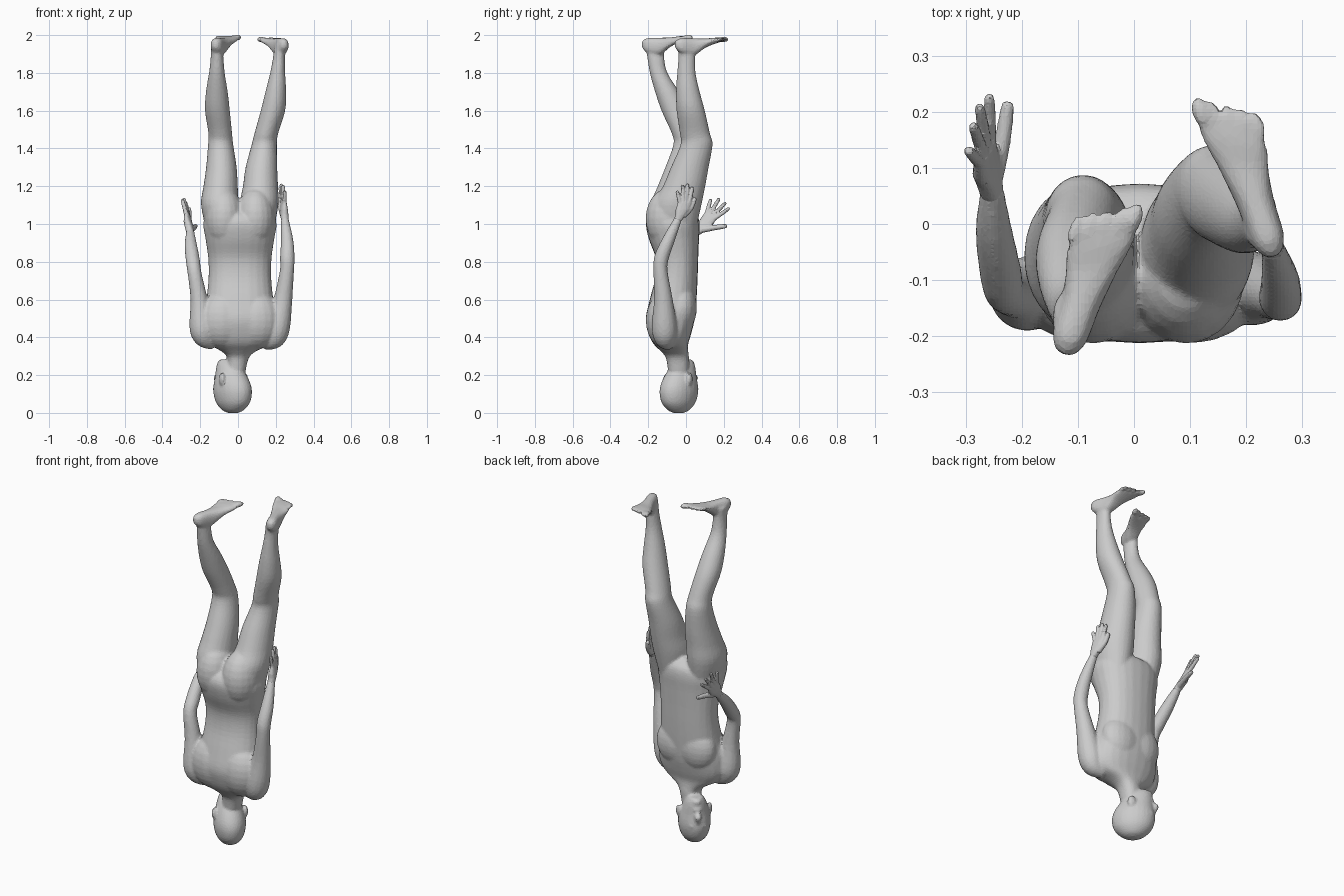
import bpy, bmesh, math
from mathutils import Vector, Matrix

Z = Vector((0, 0, 1))


def spline(rows, steps=4):
    """Catmull-Rom refinement of rows of numbers."""
    rows = [Vector(r) for r in rows]
    out = []
    for i in range(len(rows) - 1):
        p0, p1, p2 = rows[max(i - 1, 0)], rows[i], rows[i + 1]
        p3 = rows[min(i + 2, len(rows) - 1)]
        for k in range(steps):
            t = k / steps
            out.append(0.5 * (2 * p1 + (p2 - p0) * t + (2 * p0 - 5 * p1 + 4 * p2 - p3) * t * t
                              + (3 * p1 - p0 - 3 * p2 + p3) * t ** 3))
    return out + [rows[-1]]


def loft(bm, rings, sides=24, power=2.0):
    """Skin closed rings given as (centre, u axis, v axis)."""
    def s(a):
        return math.copysign(abs(a) ** (2 / power), a)
    loops = []
    for c, u, v in rings:
        angles = [2 * math.pi * i / sides for i in range(sides)]
        loops.append([bm.verts.new(c + u * s(math.cos(a)) + v * s(math.sin(a))) for a in angles])
    faces = [bm.faces.new(loops[0]), bm.faces.new(loops[-1])]
    for a, b in zip(loops, loops[1:]):
        for i in range(sides):
            j = (i + 1) % sides
            faces.append(bm.faces.new((a[i], a[j], b[j], b[i])))
    bmesh.ops.recalc_face_normals(bm, faces=faces)


def column(bm, rows, power=2.0):
    """Level rings: x, y, z, half width, half depth."""
    loft(bm, [(Vector(r[:3]), Vector((r[3], 0, 0)), Vector((0, r[4], 0)))
              for r in spline(rows)], power=power)


def limb(bm, rows, sides=16):
    """Round tube along a path: x, y, z, radius."""
    pts = spline(rows)
    rings = []
    for i, p in enumerate(pts):
        d = (Vector(pts[min(i + 1, len(pts) - 1)][:3]) - Vector(pts[max(i - 1, 0)][:3])).normalized()
        ref = Vector((1, 0, 0)) if abs(d.x) < .9 else Vector((0, 1, 0))
        u = (ref - d * ref.dot(d)).normalized()
        rings.append((Vector(p[:3]), u * p[3], d.cross(u) * p[3]))
    loft(bm, rings, sides)


def ball(bm, centre, size, turn=0.0):
    m = Matrix.Translation(centre) @ Matrix.Rotation(turn, 4, 'Z') @ Matrix.Diagonal((*size, 1))
    bmesh.ops.create_uvsphere(bm, u_segments=20, v_segments=12, radius=1, matrix=m)


def finish(bm, name, voxel, smooth, ratio):
    """Fuse the overlapping volumes into one faceted skin."""
    me = bpy.data.meshes.new(name)
    bm.to_mesh(me)
    bm.free()
    ob = bpy.data.objects.new(name, me)
    bpy.context.collection.objects.link(ob)
    r = ob.modifiers.new("fuse", 'REMESH')
    r.mode, r.voxel_size = 'VOXEL', voxel
    sm = ob.modifiers.new("soften", 'SMOOTH')
    sm.factor, sm.iterations = 0.5, smooth
    ob.modifiers.new("facets", 'DECIMATE').ratio = ratio
    return ob


body = bmesh.new()

# torso, neck at the bottom
column(body, [(-.01, -.04, .22, .05, .055), (0, -.045, .29, .057, .061), (.003, -.06, .325, .09, .072),
              (.01, -.08, .365, .165, .092), (.01, -.085, .42, .2, .113), (.01, -.083, .5, .2, .13),
              (.01, -.068, .6, .178, .124), (.01, -.05, .72, .166, .112), (.01, -.048, .82, .168, .113),
              (.01, -.064, .92, .182, .133), (.01, -.07, 1.0, .194, .142), (.01, -.066, 1.05, .17, .125),
              (.01, -.06, 1.085, .09, .075)], power=2.25)
for s in (-1, 1):
    ball(body, (.01 + s * .083, -.092, 1.03), (.105, .122, .16))    # buttocks
    ball(body, (.01 + s * .065, -.02, .56), (.12, .078, .13))       # chest
    ball(body, (.01 + s * .09, -.11, .49), (.13, .103, .15))        # shoulder blades

# legs
column(body, [(-.085, -.07, .96, .08, .11), (-.097, -.06, 1.1, .099, .127), (-.092, -.038, 1.2, .091, .112),
              (-.088, -.013, 1.3, .081, .097), (-.092, .01, 1.42, .067, .077), (-.094, -.004, 1.48, .063, .072),
              (-.109, -.055, 1.6, .066, .075), (-.112, -.1, 1.7, .058, .064), (-.112, -.145, 1.8, .042, .047),
              (-.111, -.16, 1.88, .034, .045), (-.115, -.167, 1.95, .03, .05)])
column(body, [(.105, -.06, .96, .08, .11), (.112, -.045, 1.1, .102, .127), (.119, -.01, 1.2, .093, .112),
              (.124, .02, 1.3, .084, .1), (.139, .056, 1.42, .067, .085), (.15, .047, 1.48, .063, .08),
              (.185, .025, 1.6, .065, .075), (.2, .01, 1.7, .055, .063), (.21, .002, 1.8, .04, .049),
              (.217, .004, 1.88, .032, .045), (.224, .004, 1.95, .029, .048)])


# feet, soles up: heel point, toe point, sole rise, side of the big toe, width factor
def foot(bm, heel, toe, rise, inner, wide):
    heel, toe = Vector(heel), Vector(toe)
    f = (toe - heel).normalized()
    w = Vector((f.y, -f.x, 0)) * inner * wide
    n = (toe - heel).length
    rings = []
    for t, half, low, high, slant in spline([
            (0, .014, 1.935, 1.968, 0), (.1, .031, 1.905, 1.983, 0), (.33, .035, 1.89, 1.982, .1),
            (.54, .045, 1.93, 1.98, .35), (.7, .056, 1.95, 1.984, .5), (.81, .051, 1.96, 1.984, .55)]):
        c = heel + f * t * n + Z * ((low + high) / 2 + rise * t)
        rings.append((c, (w + f * slant) * half, Z * (high - low) / 2))
    loft(bm, rings, power=2.5)
    for i in range(5):
        c = heel + f * n * (.925 - .045 * i) + w * (.041 - .0235 * i) + Z * (1.974 + rise)
        r = .0165 if i == 0 else .0115
        ball(bm, c, (r, .03, r * .95), math.atan2(-f.x, f.y))


foot(body, (-.125, -.232, 0), (-.032, .044, 0), .014, 1, 1.0)
foot(body, (.25, -.058, 0), (.148, .234, 0), .003, -1, .95)

# arms
limb(body, [(-.125, -.1, .36, .03), (-.175, -.12, .4, .058), (-.192, -.125, .46, .066), (-.206, -.125, .6, .046),
            (-.23, -.12, .74, .037), (-.238, -.085, .8, .038), (-.25, -.01, .89, .033), (-.253, .065, .965, .021)])
limb(body, [(.135, -.09, .36, .03), (.19, -.11, .395, .058), (.21, -.115, .46, .067), (.238, -.12, .6, .05),
            (.259, -.135, .75, .038), (.261, -.13, .82, .039), (.26, -.095, .91, .034), (.247, -.04, 1.03, .021)])

# head, turned halfway towards -x
F, S, C = Vector((-.707, .707, 0)), Vector((.707, .707, 0)), Vector((-.03, -.036, 0))
loft(body, [(C + F * o + Z * z, F * l, S * w) for o, z, l, w in spline([
    (-.005, -.002, .02, .017), (-.005, .012, .06, .047), (-.005, .05, .1, .074), (-.003, .1, .116, .086),
    (0, .145, .113, .085), (.008, .19, .097, .075), (.022, .23, .08, .063), (.034, .26, .062, .051),
    (.045, .283, .036, .034)])])
turn = math.atan2(F.y, F.x)
limb(body, [(*(C + F * a + Z * z), r) for a, z, r in [(.1, .135, .011), (.11, .165, .015), (.115, .187, .019),
                                                     (.095, .197, .015)]])
ball(body, C + F * .096 + Z * .128, (.017, .05, .014), turn)   # brow
ball(body, C + F * .092 + Z * .222, (.017, .028, .014), turn)   # lips
ball(body, C + F * .08 + Z * .262, (.022, .028, .02), turn)   # chin
for s in (-1, 1):
    ball(body, C + S * s * .083 - F * .005 + Z * .18, (.024, .015, .036), turn + s * .4)  # ears
finish(body, "body", .007, 10, .25)


# hands: palm path, then knuckle and tip of each finger
def hand(name, wrist, mid, knuckles, tips, thumb):
    bm = bmesh.new()
    wrist, mid = Vector(wrist), Vector(mid)
    knuckles = [Vector(k) for k in knuckles]
    across = (knuckles[0] - knuckles[3]).normalized()
    end = (knuckles[0] + knuckles[3]) / 2
    thick = across.cross(end - wrist).normalized()
    start = wrist + (wrist - mid) * .3
    loft(bm, [(start, across * .017, thick * .016), (wrist, across * .023, thick * .02),
              (wrist.lerp(mid, .5), across * .028, thick * .021),
              (mid, across * .038, thick * .02), (end, across * .038, thick * .013)], 16, 2.4)
    for i, (k, t) in enumerate(zip(knuckles, tips)):
        t = Vector(t)
        limb(bm, [(*k.lerp(mid, .2), .0125), (*k.lerp(t, .5), .011), (*k.lerp(t, .9), .0095), (*t, .005)], 10)
    a, b, c = (Vector(p) for p in thumb)
    limb(bm, [(*a, .018), (*b, .015), (*b.lerp(c, .85), .012), (*c, .006)], 10)
    finish(bm, name, .0045, 2, .3)


hand("right_hand", (-.254, .06, .96), (-.264, .105, 1.005),
     [(-.256, .153, 1.03), (-.264, .143, 1.045), (-.27, .128, 1.056), (-.276, .11, 1.06)],
     [(-.258, .231, 1.085), (-.276, .212, 1.115), (-.287, .177, 1.137), (-.296, .132, 1.132)],
     [(-.25, .085, .97), (-.235, .145, .98), (-.224, .218, .99)])
hand("left_hand", (.247, -.04, 1.025), (.243, -.018, 1.075),
     [(.236, .02, 1.115), (.24, .003, 1.122), (.244, -.014, 1.122), (.247, -.032, 1.115)],
     [(.222, .033, 1.197), (.228, .008, 1.214), (.238, -.018, 1.207), (.248, -.048, 1.177)],
     [(.24, -.015, 1.045), (.228, .025, 1.085), (.218, .048, 1.14)])
